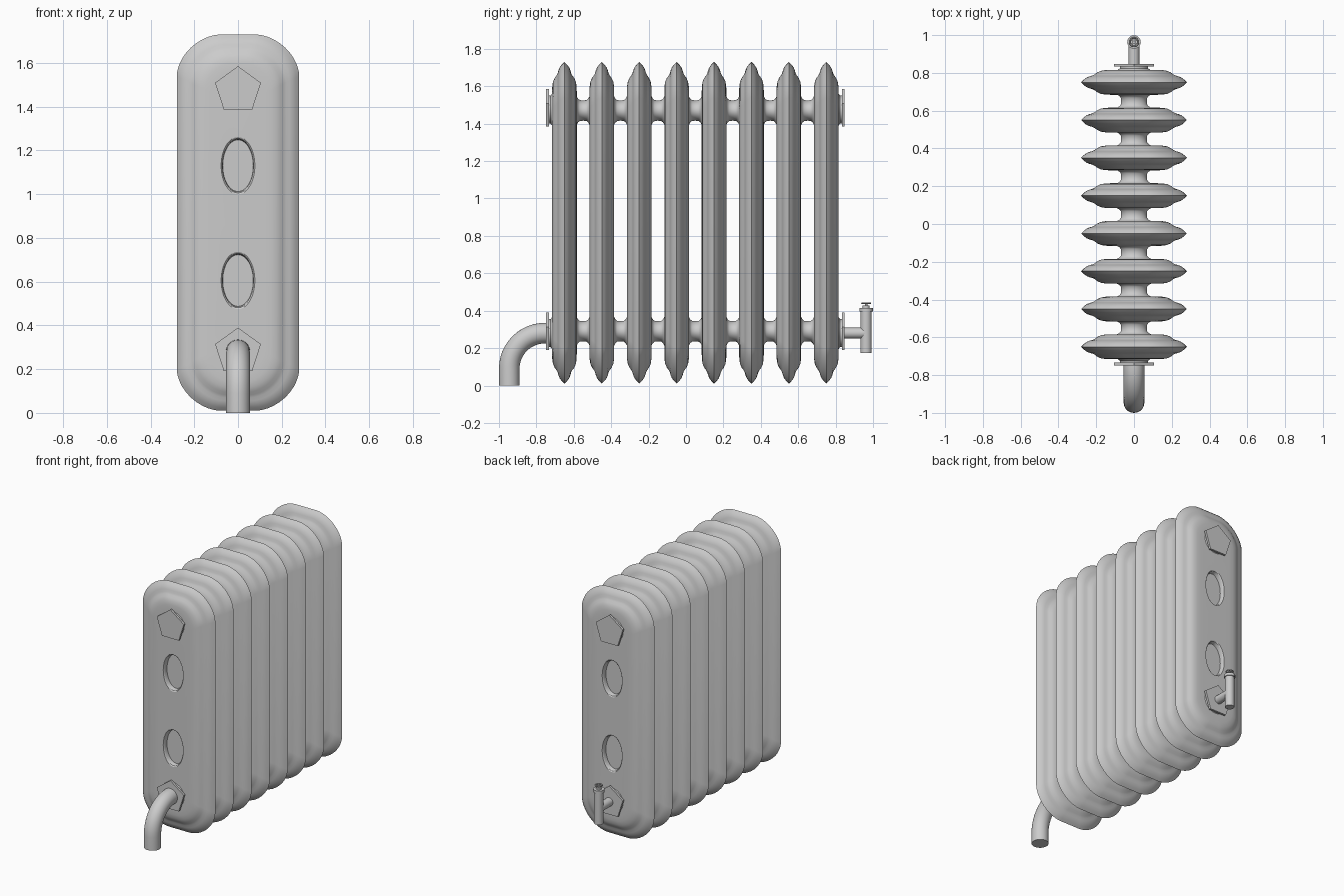
import bpy, bmesh, math
from mathutils import Vector

if "Cube" in bpy.data.objects:
    bpy.data.objects.remove(bpy.data.objects["Cube"])


def make(name, bm, angle=35):
    bmesh.ops.recalc_face_normals(bm, faces=bm.faces)
    me = bpy.data.meshes.new(name)
    bm.to_mesh(me)
    bm.free()
    ob = bpy.data.objects.new(name, me)
    bpy.context.collection.objects.link(ob)
    smooth(ob, angle)
    return ob


def smooth(ob, angle=35):
    bpy.ops.object.select_all(action='DESELECT')
    ob.select_set(True)
    bpy.context.view_layer.objects.active = ob
    bpy.ops.object.shade_smooth_by_angle(angle=math.radians(angle))


def loft(bm, rings):
    """Skin a list of closed point rings and cap both ends."""
    vs = [[bm.verts.new(p) for p in r] for r in rings]
    n = len(vs[0])
    for a, b in zip(vs, vs[1:]):
        for i in range(n):
            bm.faces.new((a[i], a[(i + 1) % n], b[(i + 1) % n], b[i]))
    bm.faces.new(vs[0])
    bm.faces.new(vs[-1])


def ellipse(y, z, rx, rz, n=32, phase=0.0):
    return [(rx * math.cos(2 * math.pi * i / n + phase), y,
             z + rz * math.sin(2 * math.pi * i / n + phase)) for i in range(n)]


def tube(bm, path, r, n=20):
    """Round tube along a path lying in the yz plane."""
    rings = []
    path = [Vector(p) for p in path]
    for i, p in enumerate(path):
        t = (path[min(i + 1, len(path) - 1)] - path[max(i - 1, 0)]).normalized()
        u = Vector((1, 0, 0))
        v = t.cross(u)
        rings.append([p + r * (math.cos(a) * u + math.sin(a) * v)
                      for a in (2 * math.pi * k / n for k in range(n))])
    loft(bm, rings)


def array(ob, count):
    m = ob.modifiers.new("repeat", 'ARRAY')
    m.count = count
    m.use_relative_offset = False
    m.use_constant_offset = True
    m.constant_offset_displace = (0, 0.2, 0)


TOP, LOW, Y0 = 1.475, 0.28, -0.65


# Radiator section: rounded outline inset along a stepped rim profile
def outline(d, y, n=10):
    w, h = 0.28 - d, 0.86 - d
    rx, rz = 0.2 - 0.6 * d, 0.19 - 0.5 * d
    pts = []
    for q, (sx, sz) in enumerate(((1, 1), (-1, 1), (-1, -1), (1, -1))):
        for i in range(n + 1):
            k = i if q % 2 == 0 else n - i
            a = math.pi / 2 * k / n
            e = 2 / 1.8
            pts.append((sx * (w - rx + rx * max(math.cos(a), 0) ** e), Y0 + y,
                        0.87 + sz * (h - rz + rz * max(math.sin(a), 0) ** e)))
    return pts


half = [(0.16, .066), (0.13, .065), (0.105, .061), (0.085, .052), (0.072, .042),
        (0.06, .036), (0.045, .032), (0.03, .026), (0.015, .015)]
profile = ([(d, -y) for d, y in half] + [(0, 0)] + half[::-1])
bm = bmesh.new()
loft(bm, [outline(d, y) for d, y in profile])
section = make("radiator_sections", bm)

# Oval dents pressed into both faces
bm = bmesh.new()
for z in (0.605, 1.13):
    for s in (-1, 1):
        loft(bm, [ellipse(Y0 + s * y, z, 0.075 * k, 0.127 * k, 40) for y, k in
                  ((0.09, 1.06), (0.066, 1.03), (0.062, 0.98), (0.053, 0.95), (0.035, 0.93))])
cutter = make("dent_cutter", bm)
cutter.hide_render = True
cutter.hide_viewport = False
mod = section.modifiers.new("dents", 'BOOLEAN')
mod.operation = 'DIFFERENCE'
mod.solver = 'EXACT'
mod.object = cutter
bpy.context.view_layer.objects.active = section
bpy.ops.object.modifier_apply(modifier="dents")
bpy.data.objects.remove(cutter)
smooth(section, 30)
array(section, 8)

# Flared connectors between sections
flare = [(0.062, .032), (0.067, .02), (0.073, .009), (0.082, .002), (0.1, 0),
         (0.118, .002), (0.127, .009), (0.133, .02), (0.138, .032)]
bm = bmesh.new()
for z in (LOW + 0.01, TOP - 0.005):
    loft(bm, [ellipse(Y0 + y, z, 0.068 + f, 0.054 + f) for y, f in flare])
array(make("section_connectors", bm), 7)

# Pentagon end plates on short hubs
bm = bmesh.new()
hub = bmesh.new()
for z in (LOW, TOP):
    for face, s in ((-0.714, -1), (0.814, 1)):
        loft(bm, [ellipse(face + s * o, z, 0.11, 0.11, 5, math.pi / 2) for o in (0.019, 0.034)])
        loft(hub, [ellipse(face + s * o, z, r, r)
                   for o, r in ((-0.005, .095), (0.002, .085), (0.01, .075), (0.022, .075))])
make("end_plates", bm)
make("end_plate_hubs", hub)

# Bent supply pipe
bm = bmesh.new()
path = [(0, -0.735, LOW)] + [(0, -0.755 - 0.19 * math.sin(a), LOW - 0.19 + 0.19 * math.cos(a))
                             for a in (math.pi / 2 * i / 12 for i in range(13))]
tube(bm, path + [(0, -0.945, 0.0)], 0.055, 28)
make("supply_pipe", bm)

# Valve: side pipe, upright body, cap ring and stem
VY = 0.963
for name, a, b, r in (("valve_pipe", (0, 0.84, LOW), (0, VY, LOW), 0.029),
                      ("valve_body", (0, VY, 0.175), (0, VY, 0.395), 0.03),
                      ("valve_cap", (0, VY, 0.395), (0, VY, 0.415), 0.036),
                      ("valve_neck", (0, VY, 0.415), (0, VY, 0.428), 0.018),
                      ("valve_stem", (0, VY, 0.425), (0, VY, 0.442), 0.007)):
    bm = bmesh.new()
    tube(bm, (a, b), r)
    make(name, bm)

# Hand wheel with crossed spokes
bpy.ops.mesh.primitive_torus_add(major_radius=0.023, minor_radius=0.004, major_segments=24,
                                 minor_segments=8, location=(0, VY, 0.44))
bpy.context.object.name = "valve_wheel"
smooth(bpy.context.object)
for i, a in enumerate((45, 135)):
    bpy.ops.mesh.primitive_cube_add(size=1, location=(0, VY, 0.44),
                                    rotation=(0, 0, math.radians(a)))
    bpy.context.object.name = f"wheel_spoke_{i + 1}"
    bpy.context.object.scale = (0.046, 0.006, 0.005)
